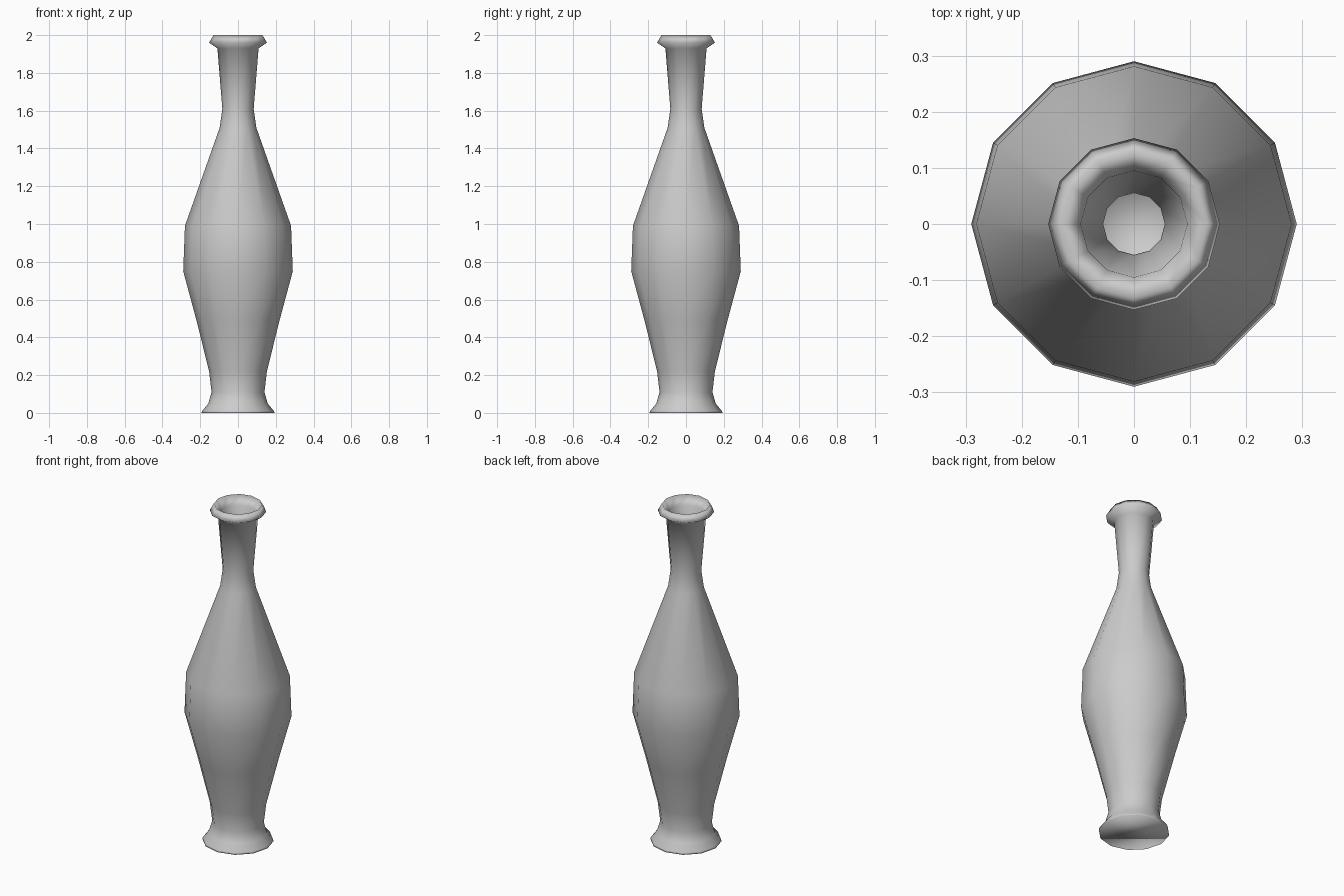
import bpy, bmesh
from math import sin, cos, pi

if "Cube" in bpy.data.objects:
    bpy.data.objects.remove(bpy.data.objects["Cube"])

SIDES = 12

# Radius / height profile: outside from foot to lip, then down the inner wall
outer = [(0.193, 0.0), (0.19, 0.01), (0.157, 0.05), (0.14, 0.11), (0.153, 0.22),
         (0.22, 0.49), (0.29, 0.75), (0.281, 0.99), (0.097, 1.51),
         (0.083, 1.61), (0.109, 1.93), (0.153, 1.96), (0.13, 2.0)]
inner = [(0.095, 1.95), (0.055, 1.61), (0.07, 1.5), (0.25, 0.98), (0.26, 0.76),
         (0.19, 0.49), (0.123, 0.23), (0.11, 0.11), (0.11, 0.05)]


def lathe(name, profile):
    bm = bmesh.new()
    rings = [[bm.verts.new((r * cos(2 * pi * i / SIDES), r * sin(2 * pi * i / SIDES), z))
              for i in range(SIDES)] for r, z in profile]
    for a, b in zip(rings, rings[1:]):
        for i in range(SIDES):
            j = (i + 1) % SIDES
            bm.faces.new((a[i], a[j], b[j], b[i]))
    # Underside and inner floor
    bm.faces.new(rings[0][::-1])
    bm.faces.new(rings[-1])
    bmesh.ops.recalc_face_normals(bm, faces=bm.faces[:])
    for f in bm.faces:
        f.smooth = True
    mesh = bpy.data.meshes.new(name)
    bm.to_mesh(mesh)
    bm.free()
    obj = bpy.data.objects.new(name, mesh)
    bpy.context.collection.objects.link(obj)
    return obj


# Slim bottle vase with flared foot and rolled lip
lathe("vase", outer + inner)
